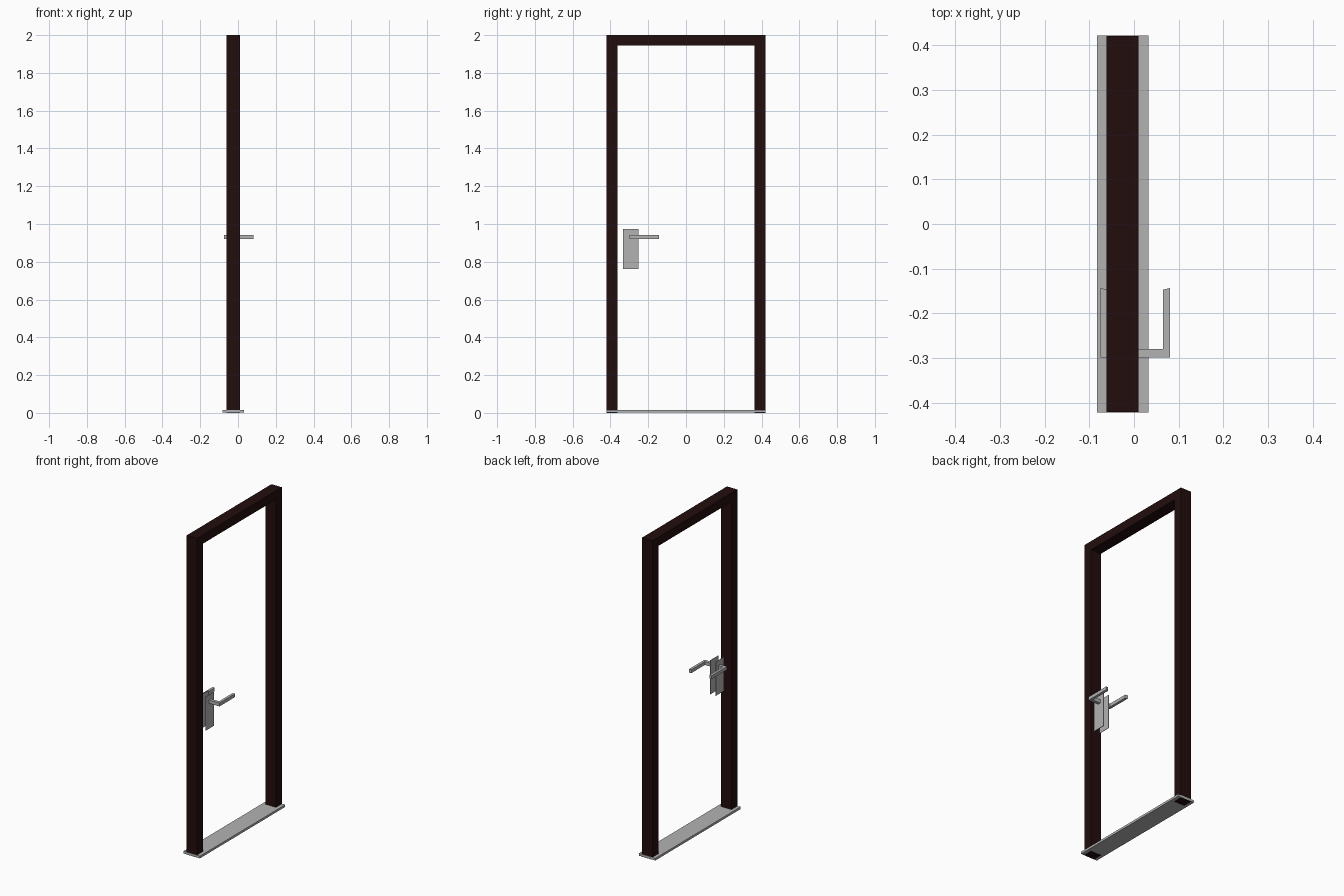
import bpy
import bmesh
from mathutils import Vector

cube = bpy.data.objects.get("Cube")
if cube:
    bpy.data.objects.remove(cube, do_unlink=True)


def make_material(name, rgb, roughness):
    mat = bpy.data.materials.new(name)
    mat.use_nodes = True
    mat.diffuse_color = (*rgb, 1)
    bsdf = mat.node_tree.nodes["Principled BSDF"]
    bsdf.inputs["Base Color"].default_value = (*rgb, 1)
    bsdf.inputs["Roughness"].default_value = roughness
    return mat


dark_wood = make_material("dark brown wood", (0.016, 0.004, 0.004), 0.6)
metal = make_material("grey metal", (0.45, 0.45, 0.45), 0.5)


def prism(name, points, offset, mat):
    """Extrude a flat outline along an offset into a closed solid."""
    bm = bmesh.new()
    face = bm.faces.new([bm.verts.new(p) for p in points])
    result = bmesh.ops.extrude_face_region(bm, geom=[face], use_keep_orig=True)
    moved = [v for v in result["geom"] if isinstance(v, bmesh.types.BMVert)]
    bmesh.ops.translate(bm, verts=moved, vec=Vector(offset))
    bmesh.ops.recalc_face_normals(bm, faces=bm.faces)
    mesh = bpy.data.meshes.new(name)
    bm.to_mesh(mesh)
    bm.free()
    mesh.materials.append(mat)
    obj = bpy.data.objects.new(name, mesh)
    bpy.context.collection.objects.link(obj)
    return obj


def box(name, low, high, mat):
    (x0, y0, z0), (x1, y1, z1) = low, high
    outline = [(x0, y0, z0), (x1, y0, z0), (x1, y1, z0), (x0, y1, z0)]
    return prism(name, outline, (0, 0, z1 - z0), mat)


# Door frame: two posts and a header as one arch-shaped outline
OUT, INN, TOP, HEAD = 0.42, 0.362, 2.0, 1.945
arch = [(-OUT, 0), (-OUT, TOP), (OUT, TOP), (OUT, 0),
        (INN, 0), (INN, HEAD), (-INN, HEAD), (-INN, 0)]
prism("door_frame", [(-0.062, y, z) for y, z in arch], (0.072, 0, 0), dark_wood)

# Threshold plate around the feet of the posts
box("threshold", (-0.083, -0.422, 0.002), (0.032, 0.422, 0.016), metal)

# Handle sets, one for each side: side name, plate face x, lever tip x
for side, face_x, tip_x in (("left", 0.010, 0.081), ("right", -0.030, -0.075)):
    s = 1 if tip_x > 0 else -1
    # Backplate
    xs = sorted((face_x, face_x - s * 0.003))
    box(side + "_backplate", (xs[0], -0.334, 0.762), (xs[1], -0.252, 0.974), metal)
    # L-shaped lever with a slightly slanted end
    grip_x = tip_x - s * 0.016
    outline = [(face_x - s * 0.001, -0.299), (tip_x, -0.299), (tip_x, -0.143),
               (grip_x, -0.147), (grip_x, -0.280), (face_x - s * 0.001, -0.280)]
    prism(side + "_lever", [(x, y, 0.920) for x, y in outline], (0, 0, 0.021), metal)
